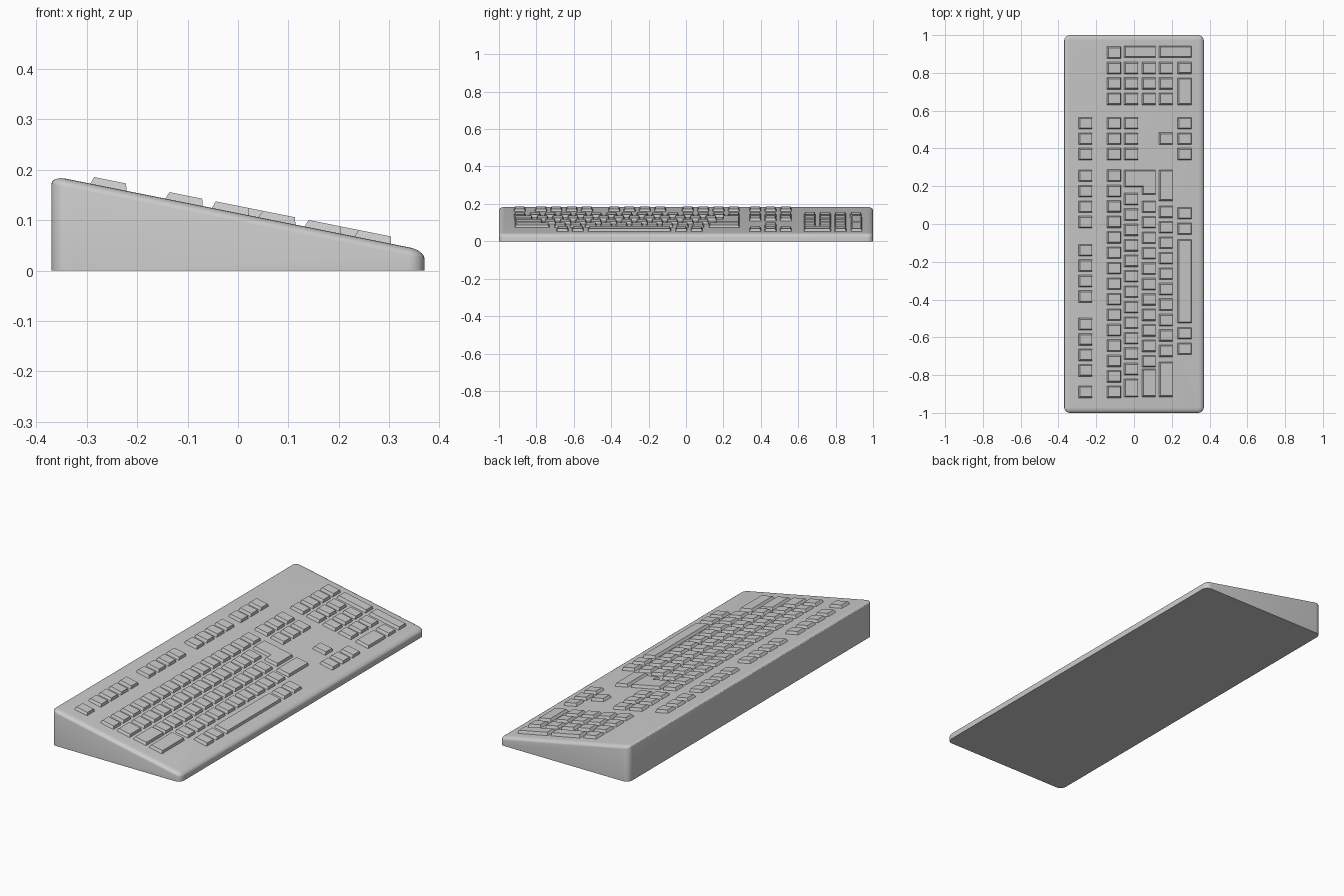
import bpy, bmesh, math

if "Cube" in bpy.data.objects:
    bpy.data.objects.remove(bpy.data.objects["Cube"])

SLOPE = -0.2
ROW = {"fn": (-0.294, -0.221), "num": (-0.145, -0.07), "q": (-0.053, 0.022),
       "a": (0.04, 0.114), "z": (0.131, 0.205), "sp": (0.23, 0.304)}
PITCH = 0.0818
HALF = 0.032


def deck(x):
    """Height of the sloping top surface."""
    return 0.114 + SLOPE * x


def make_object(name, bm):
    bmesh.ops.recalc_face_normals(bm, faces=bm.faces)
    me = bpy.data.meshes.new(name)
    bm.to_mesh(me)
    bm.free()
    ob = bpy.data.objects.new(name, me)
    bpy.context.collection.objects.link(ob)
    return ob


def rounded_rect(hx, hy, r, seg=6):
    pts = []
    for i, (sx, sy) in enumerate(((1, 1), (-1, 1), (-1, -1), (1, -1))):
        for k in range(seg + 1):
            a = math.pi / 2 * (i + k / seg)
            pts.append((sx * (hx - r) + r * math.cos(a), sy * (hy - r) + r * math.sin(a)))
    return pts


def loft(bm, rings):
    loops = [[bm.verts.new(p) for p in ring] for ring in rings]
    n = len(loops[0])
    for lo, hi in zip(loops, loops[1:]):
        for i in range(n):
            j = (i + 1) % n
            bm.faces.new((lo[i], lo[j], hi[j], hi[i]))
    bm.faces.new(loops[0][::-1])
    bm.faces.new(loops[-1])


# Wedge body with rounded corners and a softened top rim
bm = bmesh.new()
outline = rounded_rect(0.37, 1.0, 0.031)
rings = [[(x, y, 0) for x, y in outline]]
for k in range(6):
    a = math.pi / 2 * k / 5
    inset = 0.028 * (1 - math.cos(a))
    drop = 0.016 * (1 - math.sin(a))
    rings.append([(x, y, deck(x) - drop)
                  for x, y in rounded_rect(0.37 - inset, 1.0 - inset, 0.031 - inset)])
loft(bm, rings)
body = make_object("keyboard_body", bm)
bpy.context.view_layer.objects.active = body
body.select_set(True)
bpy.ops.object.shade_smooth_by_angle(angle=math.radians(30))
body.select_set(False)


def keycap(bm, pts):
    """Raised cap from a counter-clockwise right-angled outline, tapered at back and sides."""
    n = len(pts)
    moves = []
    for i in range(n):
        dx, dy = pts[(i + 1) % n][0] - pts[i][0], pts[(i + 1) % n][1] - pts[i][1]
        if abs(dx) > abs(dy):
            moves.append((0, 0.007 if dx > 0 else -0.007))
        else:
            moves.append((0.009 if dy < 0 else -0.001, 0))
    top = [(p[0] + moves[i][0] + moves[i - 1][0], p[1] + moves[i][1] + moves[i - 1][1])
           for i, p in enumerate(pts)]
    loft(bm, [[(x, y, deck(x) - 0.002) for x, y in pts],
              [(x, y, deck(x) + 0.0145) for x, y in top]])


def rect(bm, x0, x1, y0, y1):
    keycap(bm, [(x0, y0), (x1, y0), (x1, y1), (x0, y1)])


def run(bm, row, start, count):
    """Row of equal single keys, given the first key's centre."""
    for i in range(count):
        y = start + i * PITCH
        rect(bm, *ROW[row], y - HALF, y + HALF)


# Function keys
bm = bmesh.new()
for start, count in ((-0.889, 1), (-0.775, 4), (-0.384, 4), (0.01, 4), (0.37, 3)):
    run(bm, "fn", start, count)
make_object("function_keys", bm)

# Main typing block
bm = bmesh.new()
for row, start, count in (("num", -0.889, 15), ("q", -0.768, 12), ("a", -0.727, 11),
                          ("z", -0.672, 10), ("sp", -0.66, 2), ("sp", -0.025, 2)):
    run(bm, row, start, count)
make_object("typing_keys", bm)

# Wide keys of the main block: tab, caps, two shifts, space
bm = bmesh.new()
for row, y0, y1 in (("q", -0.918, -0.82), ("a", -0.916, -0.767), ("z", -0.916, -0.73),
                    ("z", 0.122, 0.287), ("sp", -0.525, -0.08)):
    rect(bm, *ROW[row], y0, y1)
make_object("wide_keys", bm)

# L-shaped enter key
bm = bmesh.new()
keycap(bm, [(0.04, 0.155), (0.114, 0.155), (0.114, 0.287), (-0.053, 0.287),
            (-0.053, 0.194), (0.04, 0.194)])
make_object("enter_key", bm)

# Navigation and arrow keys
bm = bmesh.new()
for row in ("num", "q", "sp"):
    run(bm, row, 0.37, 3)
run(bm, "z", 0.452, 1)
make_object("navigation_keys", bm)

# Number pad
bm = bmesh.new()
for row, start, count in (("num", 0.662, 4), ("q", 0.662, 3), ("a", 0.662, 3),
                          ("z", 0.662, 3), ("sp", 0.826, 1)):
    run(bm, row, start, count)
rect(bm, *ROW["sp"], 0.63, 0.775)
for back, front in (("q", "a"), ("z", "sp")):
    rect(bm, ROW[back][0], ROW[front][1], 0.88, 0.943)
make_object("number_pad_keys", bm)
